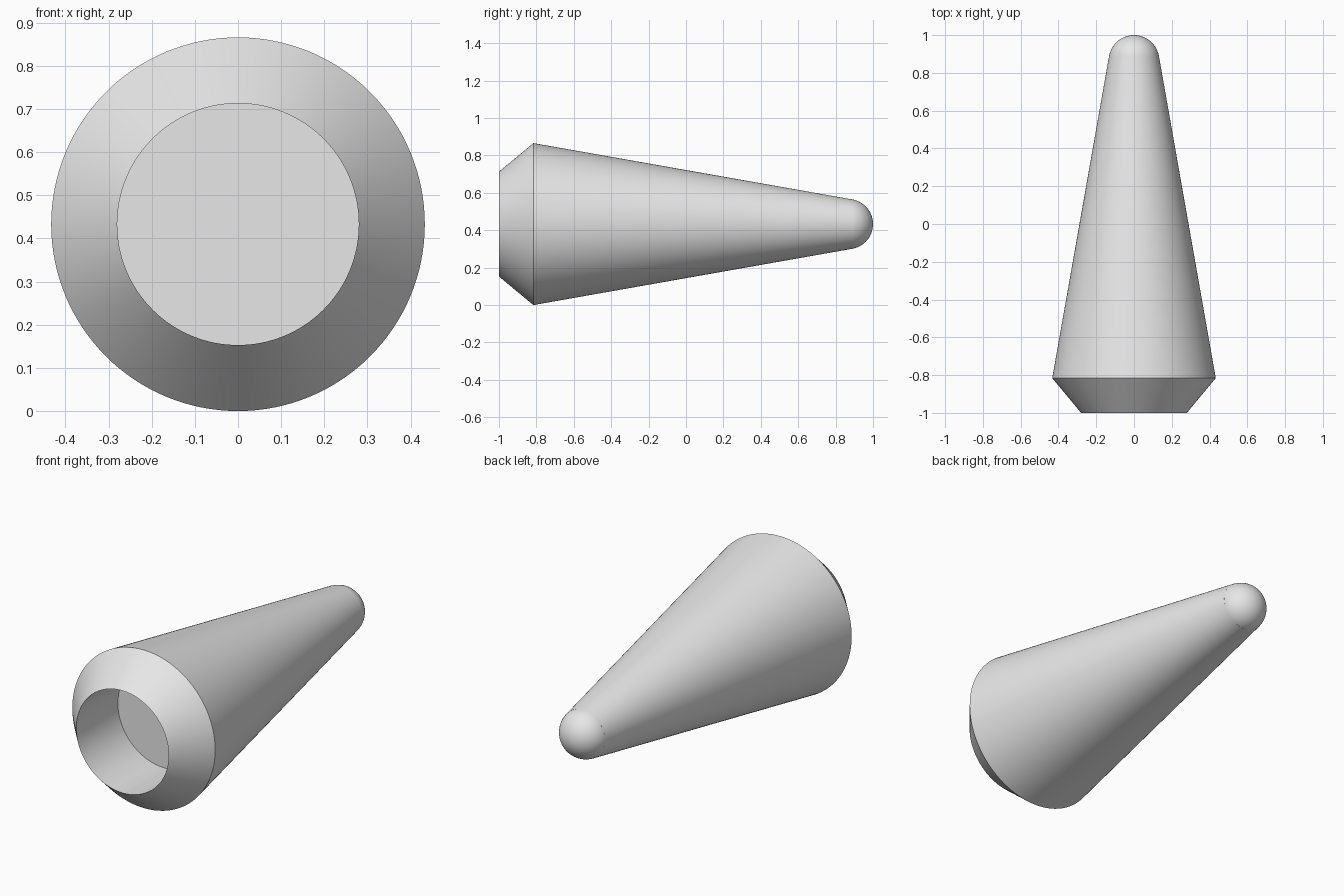
import bpy, bmesh
from math import radians, sin, cos, tau
from mathutils import Matrix

cube = bpy.data.objects.get("Cube")
if cube:
    bpy.data.objects.remove(cube, do_unlink=True)

SEGMENTS = 128
AXIS_Z = 0.433   # height of the horizontal axis
TIP_R = 0.134    # radius of the rounded tip

grey = bpy.data.materials.new("light_grey")
grey.use_nodes = True
colour = (0.8, 0.8, 0.8, 1)
grey.diffuse_color = colour
grey.node_tree.nodes["Principled BSDF"].inputs["Base Color"].default_value = colour


def finish(name, bm):
    """Turn a bmesh into a smooth shaded object with sharp edges kept."""
    bmesh.ops.recalc_face_normals(bm, faces=bm.faces)
    mesh = bpy.data.meshes.new(name)
    bm.to_mesh(mesh)
    bm.free()
    mesh.materials.append(grey)
    obj = bpy.data.objects.new(name, mesh)
    bpy.context.collection.objects.link(obj)
    bpy.ops.object.select_all(action="DESELECT")
    obj.select_set(True)
    bpy.context.view_layer.objects.active = obj
    bpy.ops.object.shade_smooth_by_angle(angle=radians(30))
    return obj


def lathe(name, profile):
    """Spin (radius, y) points around the y axis and cap both ends."""
    bm = bmesh.new()
    rings = []
    for r, y in profile:
        angles = [tau * i / SEGMENTS for i in range(SEGMENTS)]
        rings.append([bm.verts.new((r * sin(a), y, AXIS_Z + r * cos(a))) for a in angles])
    for a, b in zip(rings, rings[1:]):
        for i in range(SEGMENTS):
            j = (i + 1) % SEGMENTS
            bm.faces.new((a[i], a[j], b[j], b[i]))
    bm.faces.new(rings[0])
    bm.faces.new(rings[-1])
    return finish(name, bm)


# Tapered body: socket floor, front rim, widest edge, narrow end
lathe("tapered_body", [(0.28, -0.64), (0.28, -1), (0.433, -0.816), (0.132, 0.889)])

# Rounded tip set into the narrow end, poles along the body axis
bm = bmesh.new()
place = Matrix.Translation((0, 1 - TIP_R, AXIS_Z)) @ Matrix.Rotation(radians(90), 4, "X")
bmesh.ops.create_uvsphere(bm, u_segments=64, v_segments=32, radius=TIP_R, matrix=place)
finish("rounded_tip", bm)
